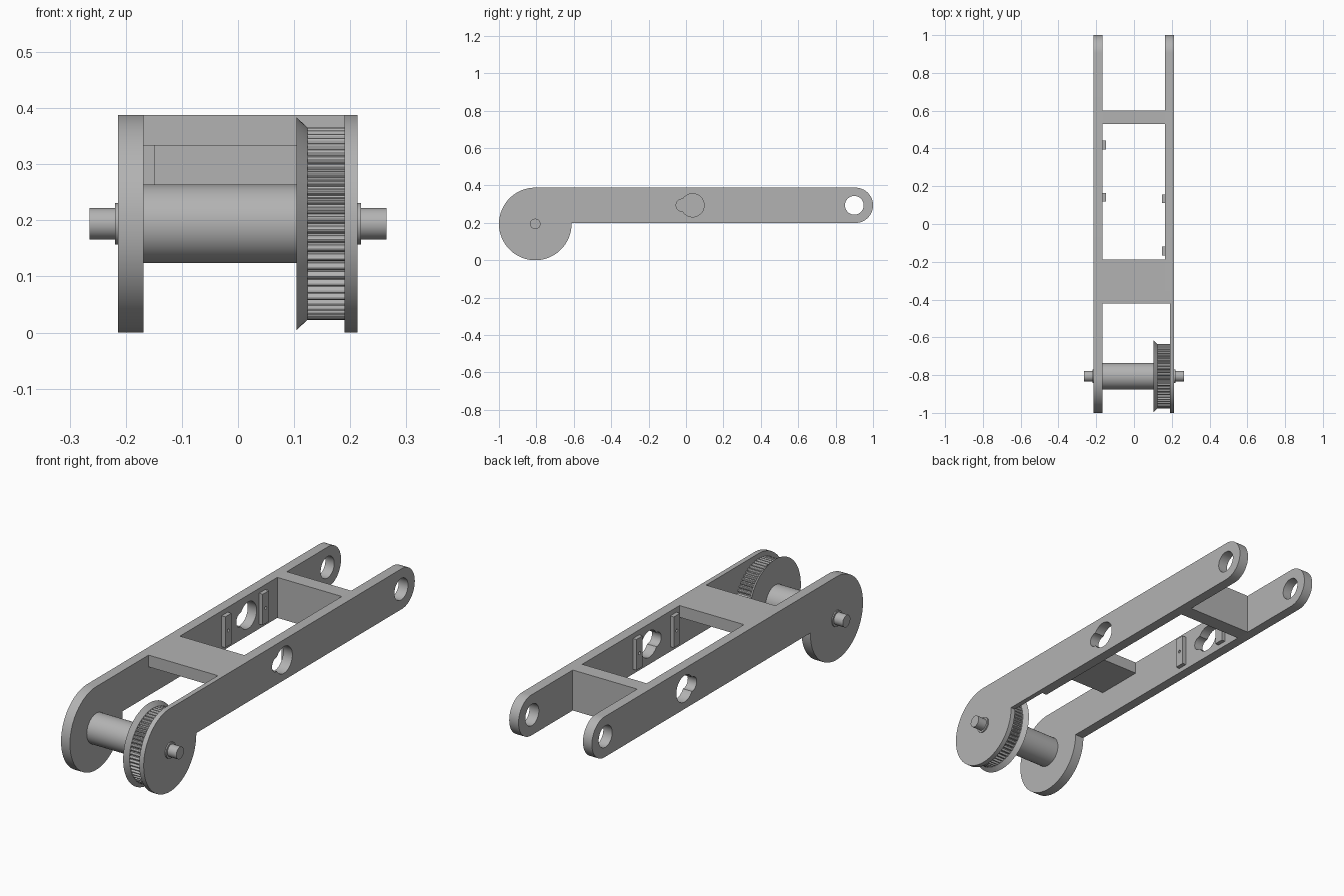
import bpy, bmesh
from math import cos, sin, pi, acos
from mathutils import Matrix

old = bpy.data.objects.get("Cube")
if old:
    bpy.data.objects.remove(old)

grey = bpy.data.materials.new("light_grey")
grey.use_nodes = True
colour = (0.45, 0.45, 0.45, 1)
grey.diffuse_color = colour
grey.node_tree.nodes["Principled BSDF"].inputs["Base Color"].default_value = colour

# Main dimensions
TOP, BOTTOM = 0.388, 0.199
MID = (TOP + BOTTOM) / 2
HUB_Y, HUB_Z, DISC_R = -0.806, 0.194, 0.194
END_R = (TOP - BOTTOM) / 2
END_Y = 1 - END_R


def arc(cy, cz, r, a0, a1, n=32):
    return [(cy + r * cos(a0 + (a1 - a0) * i / n), cz + r * sin(a0 + (a1 - a0) * i / n))
            for i in range(n + 1)]


def circle(cy, cz, r, n=48):
    return arc(cy, cz, r, 0, 2 * pi, n)[:-1]


def rect(y0, y1, z0, z1):
    return [(y0, z0), (y1, z0), (y1, z1), (y0, z1)]


def finish(name, bm, angle=30):
    bmesh.ops.remove_doubles(bm, verts=bm.verts, dist=1e-5)
    bmesh.ops.recalc_face_normals(bm, faces=bm.faces)
    mesh = bpy.data.meshes.new(name)
    bm.to_mesh(mesh)
    bm.free()
    mesh.materials.append(grey)
    ob = bpy.data.objects.new(name, mesh)
    bpy.context.collection.objects.link(ob)
    bpy.ops.object.select_all(action='DESELECT')
    ob.select_set(True)
    bpy.context.view_layer.objects.active = ob
    bpy.ops.object.shade_smooth_by_angle(angle=angle * pi / 180)
    return ob


def prism(name, loops, x0, x1):
    """Extrude y-z outlines (first is the rim, others are holes) from x0 to x1."""
    curve = bpy.data.curves.new(name, 'CURVE')
    curve.dimensions = '2D'
    curve.fill_mode = 'BOTH'
    curve.extrude = (x1 - x0) / 2
    for loop in loops:
        spline = curve.splines.new('POLY')
        spline.points.add(len(loop) - 1)
        for point, (y, z) in zip(spline.points, loop):
            point.co = (y, z, 0, 1)
        spline.use_cyclic_u = True
    helper = bpy.data.objects.new(name + "_outline", curve)
    bm = bmesh.new()
    mesh = bpy.data.meshes.new_from_object(helper)
    bm.from_mesh(mesh)
    bpy.data.objects.remove(helper)
    bpy.data.curves.remove(curve)
    bpy.data.meshes.remove(mesh)
    turn = Matrix(((0, 0, 1, (x0 + x1) / 2), (1, 0, 0, 0), (0, 1, 0, 0), (0, 0, 0, 1)))
    bm.transform(turn)
    return finish(name, bm)


def lathe(name, profile, n=64):
    """Turn an (x, radius) profile around the axle line."""
    bm = bmesh.new()
    rings = [[bm.verts.new((x, y, z)) for y, z in circle(HUB_Y, HUB_Z, r, n)] for x, r in profile]
    for a, b in zip(rings, rings[1:]):
        for i in range(n):
            j = (i + 1) % n
            bm.faces.new((a[i], a[j], b[j], b[i]))
    bm.faces.new(rings[0])
    bm.faces.new(rings[-1])
    return finish(name, bm)


def keyhole(cy):
    big, small, d = 0.062, 0.033, 0.055
    a = acos((d * d + big * big - small * small) / (2 * d * big))
    b = acos((d * d + small * small - big * big) / (2 * d * small))
    return arc(cy, MID, big, a - pi, pi - a, 48) + arc(cy - d, MID, small, b, 2 * pi - b, 24)[1:-1]


# Side plates: big front disc, straight bar, round rear end
bar_end = arc(END_Y, MID, END_R, -pi / 2, pi / 2)
outline = bar_end + arc(HUB_Y, HUB_Z, DISC_R, pi / 2, 2 * pi, 72) + [(HUB_Y + DISC_R, BOTTOM)]
pin_hole = circle(0.9, MID, 0.05)
right_key, left_key = keyhole(0.315), keyhole(0.035)
prism("right_side_plate", [outline, pin_hole, right_key], -0.214, -0.168)
prism("left_side_plate", [outline, pin_hole, left_key], 0.19, 0.213)

# Thicker inner layer of the left plate, leaving room for the pulley
inner = [(-0.42, TOP), (-0.42, BOTTOM)] + bar_end
prism("left_plate_inner_layer", [inner, pin_hole, left_key], 0.165, 0.19)

# Cross members
prism("front_bridge", [rect(-0.42, -0.188, 0.333, TOP)], -0.168, 0.165)
prism("front_bridge_end", [rect(-0.42, -0.188, 0.333, TOP)], 0.165, 0.19)
prism("rear_wall", [rect(0.53, 0.6, BOTTOM, TOP)], -0.168, 0.165)

# Small drilled lugs either side of each keyhole
for side, x0, x1, centre in (("right", -0.168, -0.149, 0.28), ("left", 0.147, 0.165, -0.005)):
    for place, dy in (("front", -0.138), ("rear", 0.138)):
        y = centre + dy
        prism(f"{side}_{place}_lug",
              [rect(y - 0.023, y + 0.023, MID - 0.072, MID + 0.072), circle(y, MID, 0.007, 16)], x0, x1)

# Axle with stub ends, collars and thick drum
lathe("axle", [(-0.265, 0.028), (-0.219, 0.028), (-0.219, 0.037), (-0.168, 0.037),
               (-0.168, 0.07), (0.189, 0.07), (0.189, 0.037), (0.219, 0.037),
               (0.219, 0.028), (0.265, 0.028)])

# Toothed pulley and its bevelled flange
lathe("pulley_flange", [(0.104, 0.19), (0.124, 0.171)], 96)
TEETH = 60
teeth = []
for i in range(TEETH):
    for step, r in ((0, 0.163), (0.25, 0.163), (0.4, 0.17), (0.55, 0.172), (0.7, 0.172), (0.85, 0.17)):
        a = 2 * pi * (i + step) / TEETH
        teeth.append((HUB_Y + r * cos(a), HUB_Z + r * sin(a)))
prism("pulley_teeth", [teeth], 0.124, 0.19)
